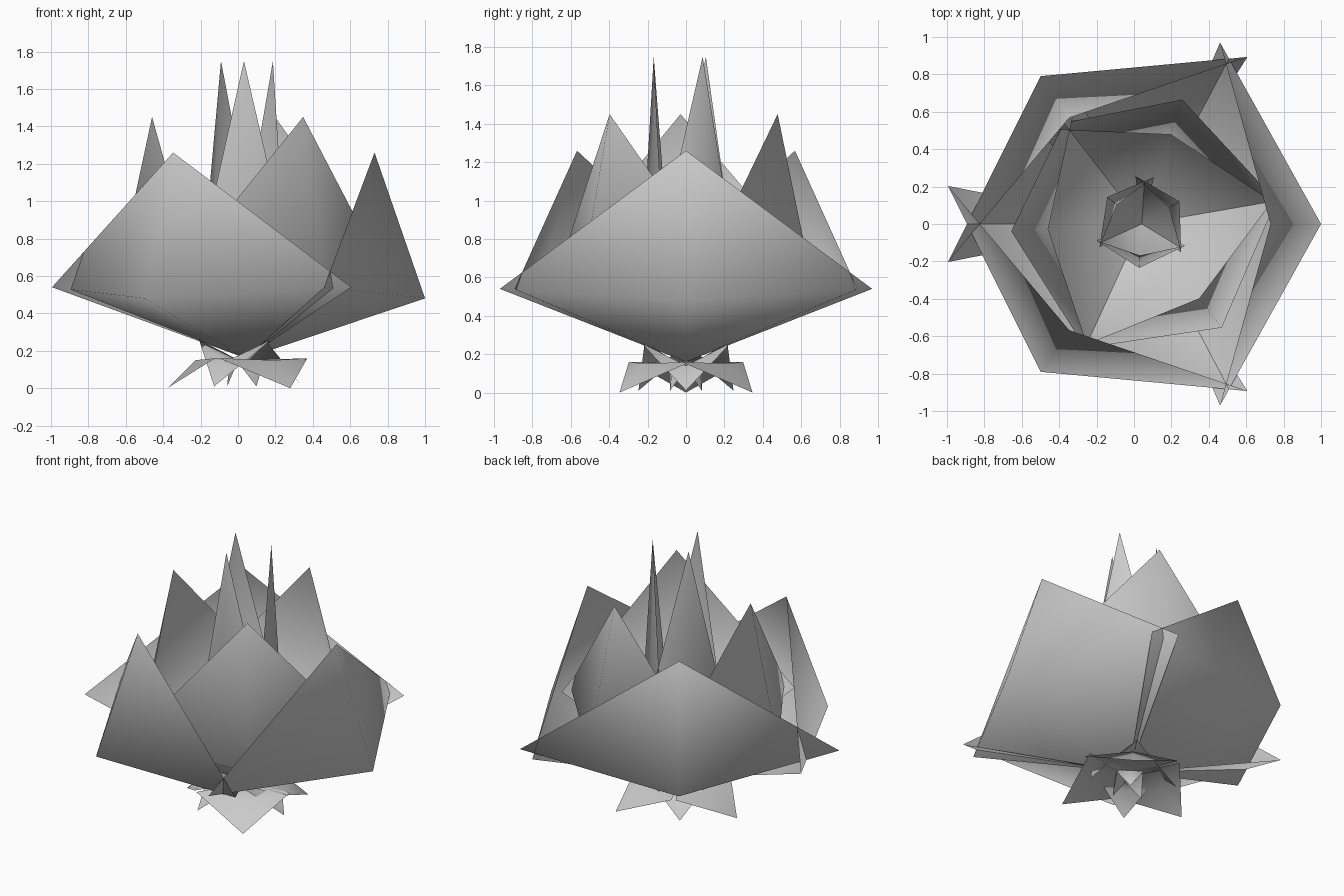
import bpy
from math import radians, sin, cos

if "Cube" in bpy.data.objects:
    bpy.data.objects.remove(bpy.data.objects["Cube"])

AXIS_X = 0.042     # flower axis sits slightly off the bounding-box centre
SPREAD = 124.4     # angle from the lead petal of a ring to its neighbours


def petal(name, angle, base, belly, corner, tip):
    """Folded kite: base/belly/tip are (radius, z), corner is (radius, half_width, z)."""
    cr, cw, cz = corner
    local = [(base[0], 0, base[1]), (cr, cw, cz), (tip[0], 0, tip[1]),
             (cr, -cw, cz), (belly[0], 0, belly[1])]
    c, s = cos(radians(angle)), sin(radians(angle))
    verts = [(AXIS_X + x * c - y * s, x * s + y * c, z) for x, y, z in local]
    faces = [(0, 4, 1), (1, 4, 2), (2, 4, 3), (3, 4, 0)]
    mesh = bpy.data.meshes.new(name)
    mesh.from_pydata(verts, [], faces)
    mesh.shade_smooth()
    obj = bpy.data.objects.new(name, mesh)
    bpy.context.collection.objects.link(obj)


def ring(name, turn, **shape):
    for i, a in enumerate((0, SPREAD, -SPREAD), 1):
        petal(f"{name}_{i}", turn + a, **shape)


# Three rings of petals, each narrower, taller and twisted
for name, turn, w, h in (("outer_petal", 0, 1.0, 1.0),
                         ("middle_petal", -52.4, 0.73, 1.173),
                         ("inner_petal", -93.5, 0.245, 1.445)):
    z = lambda v: 0.16 + v * h
    ring(name, turn, base=(0, z(0)), belly=(0.958 * w, z(0.32)),
         corner=(0.418 * w, 0.97 * w, z(0.38)), tip=(0.688 * w, z(1.10)))

# Drooping sepals under the flower
ring("large_sepal", 180, base=(0, 0.15), belly=(0.27, 0.15),
     corner=(0.165, 0.285, 0.16), tip=(0.42, 0.0))
ring("small_sepal", 0, base=(0, 0.13), belly=(0.2, 0.14),
     corner=(0.1, 0.235, 0.26), tip=(0.3, 0.01))
ring("stem_leaflet", 180, base=(0, 0.13), belly=(0.09, 0.12),
     corner=(0.04, 0.09, 0.15), tip=(0.1, 0.01))
